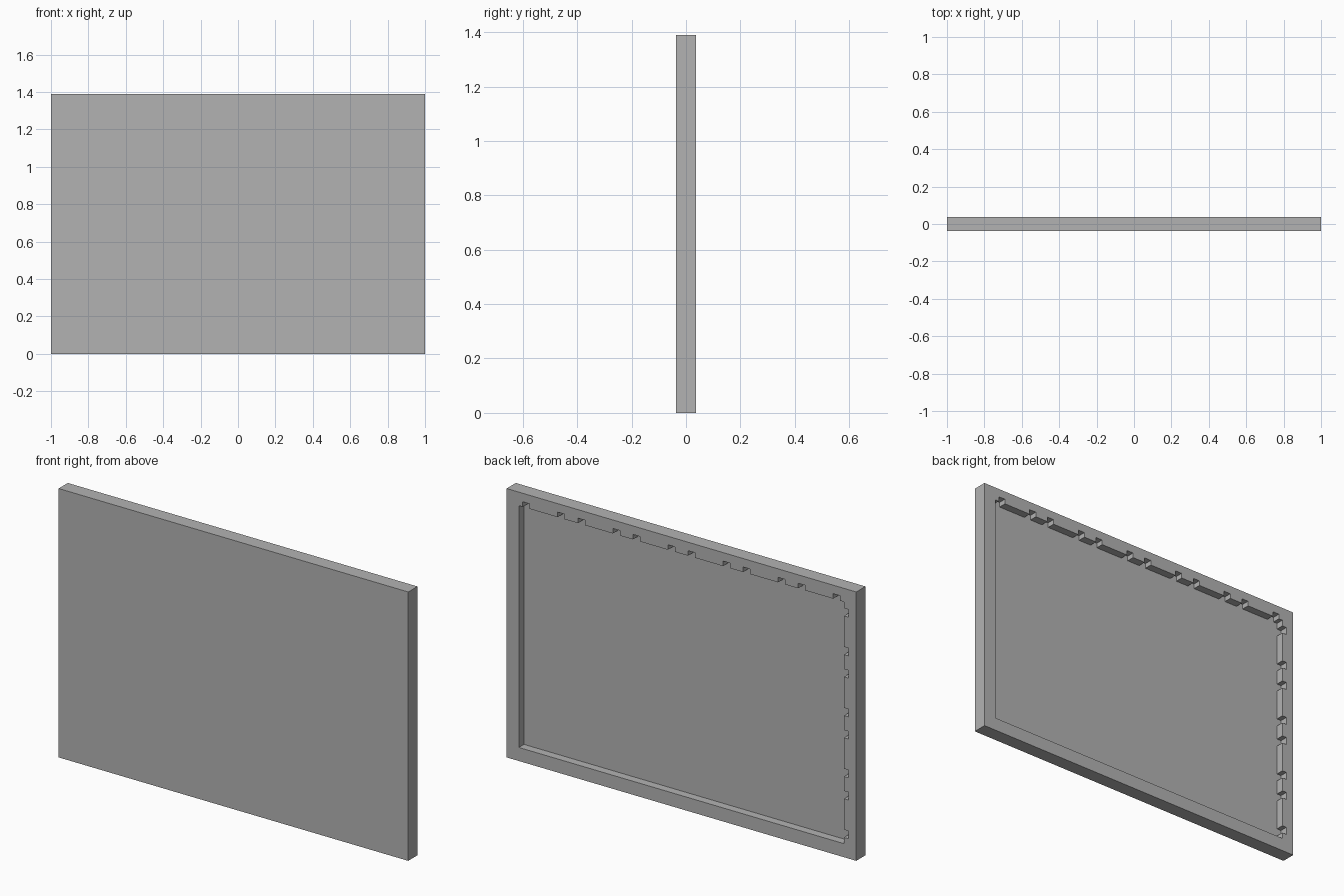
import bpy
import bmesh

old = bpy.data.objects.get("Cube")
if old:
    bpy.data.objects.remove(old)

# Overall sizes
HALF_W, HEIGHT, HALF_D = 1.0, 1.39, 0.0375
RIM, RECESS = 0.07, 0.042
NOTCH_W, NOTCH_D = 0.04, 0.026
PITCH, TAB = 0.315, 0.2

grey = bpy.data.materials.new("plain_grey")
grey.use_nodes = True
colour = (0.45, 0.45, 0.45, 1)
grey.diffuse_color = colour
grey.node_tree.nodes["Principled BSDF"].inputs["Base Color"].default_value = colour


def prism(name, outline, y_front, y_back):
    """Extrude an x-z outline along y into a solid object."""
    bm = bmesh.new()
    face = bm.faces.new([bm.verts.new((x, y_front, z)) for x, z in outline])
    ext = bmesh.ops.extrude_face_region(bm, geom=[face])
    verts = [g for g in ext["geom"] if isinstance(g, bmesh.types.BMVert)]
    bmesh.ops.translate(bm, verts=verts, vec=(0, y_back - y_front, 0))
    bmesh.ops.recalc_face_normals(bm, faces=bm.faces)
    mesh = bpy.data.meshes.new(name)
    bm.to_mesh(mesh)
    bm.free()
    mesh.materials.append(grey)
    obj = bpy.data.objects.new(name, mesh)
    bpy.context.collection.objects.link(obj)
    return obj


def notch_steps(groups):
    """Descending (position, depth) steps; each tab has a notch at both ends."""
    steps = []
    for i in range(groups):
        middle = ((groups - 1) / 2 - i) * PITCH
        for centre in (middle + TAB / 2, middle - TAB / 2):
            hi, lo = centre + NOTCH_W / 2, centre - NOTCH_W / 2
            steps += [(hi, 0), (hi, NOTCH_D), (lo, NOTCH_D), (lo, 0)]
    return steps


# Shallow tray: solid panel, open at the back
panel = prism("panel_tray",
              [(-HALF_W, 0), (HALF_W, 0), (HALF_W, HEIGHT), (-HALF_W, HEIGHT)],
              -HALF_D, HALF_D)

# Recess outline, notched along the top and one side
side, top = HALF_W - RIM, HEIGHT - RIM
outline = [(-side, RIM), (side, RIM), (side, top)]
outline += [(p, top + d) for p, d in notch_steps(6)]
outline += [(-side, top)]
outline += [(-side - d, HEIGHT / 2 + p) for p, d in notch_steps(4)]
cutter = prism("recess_cutter", outline, HALF_D - RECESS, HALF_D + 0.1)
cutter.hide_render = True

# Cut the recess and drop the cutter
cut = panel.modifiers.new("recess", "BOOLEAN")
cut.operation = "DIFFERENCE"
cut.solver = "EXACT"
cut.object = cutter
bpy.context.view_layer.objects.active = panel
bpy.ops.object.modifier_apply(modifier=cut.name)
bpy.data.objects.remove(cutter)
